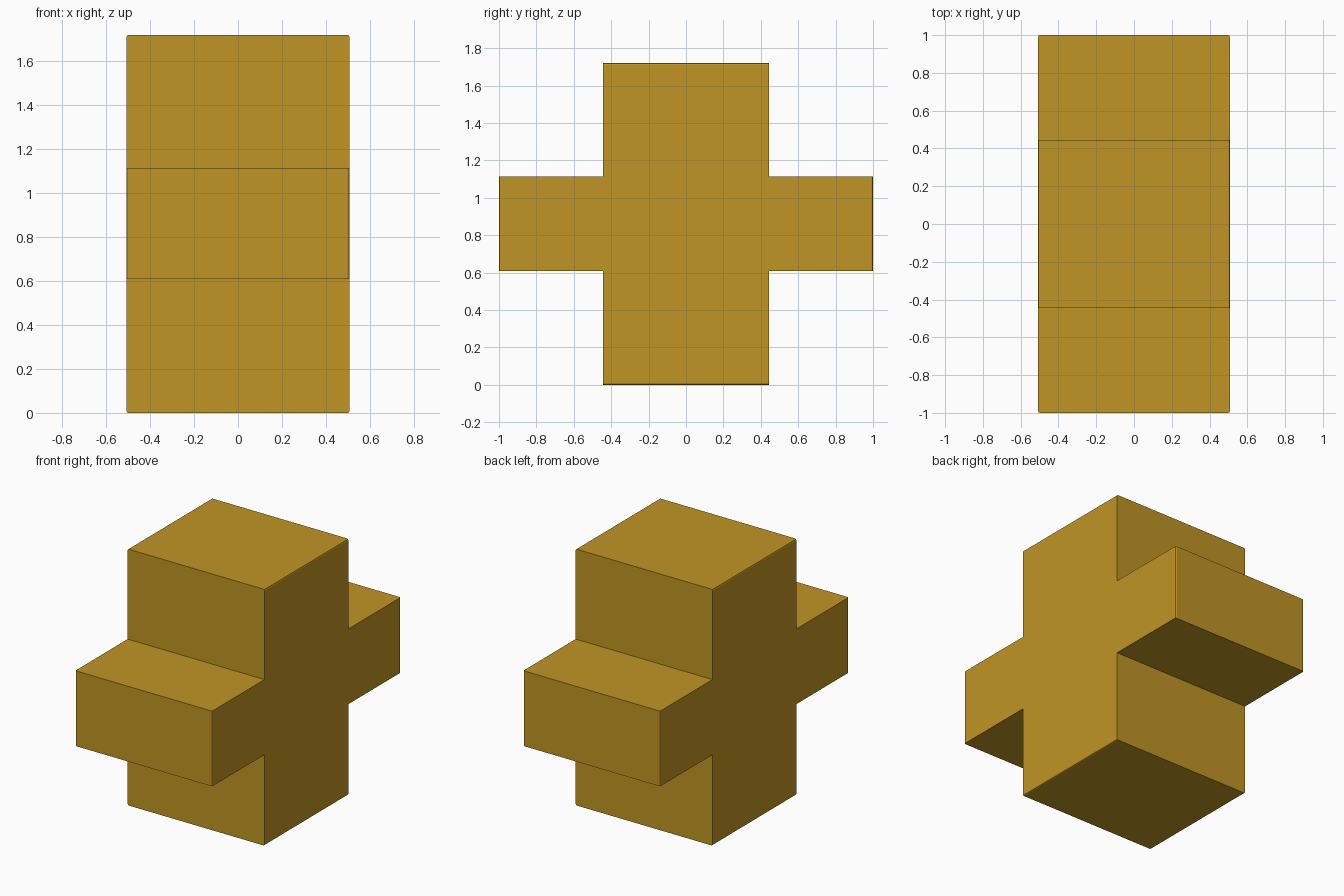
import bpy, bmesh

if "Cube" in bpy.data.objects:
    bpy.data.objects.remove(bpy.data.objects["Cube"])

HALF_W = 0.508            # half depth of the extrusion along x
ARM, POST = 1.0, 0.445    # half widths along y
Z0, Z1, Z2, Z3 = 0.0, 0.61, 1.115, 1.72

# Cross outline: right half, then mirrored to the left
half = [(POST, Z0), (POST, Z1), (ARM, Z1), (ARM, Z2), (POST, Z2), (POST, Z3)]
outline = half + [(-y, z) for y, z in reversed(half)]

# Extrude the outline along x
bm = bmesh.new()
cap = bm.faces.new([bm.verts.new((-HALF_W, y, z)) for y, z in outline])
ext = bmesh.ops.extrude_face_region(bm, geom=[cap])
moved = [g for g in ext["geom"] if isinstance(g, bmesh.types.BMVert)]
bmesh.ops.translate(bm, verts=moved, vec=(2 * HALF_W, 0, 0))
bmesh.ops.recalc_face_normals(bm, faces=bm.faces)


# Small bevel where the four arm ends meet the flat cross-shaped faces
def is_tip_edge(e):
    a, b = (v.co for v in e.verts)
    if abs(a.x - b.x) > 1e-4:
        return False
    return any(all(abs(p[i] - lim) < 1e-4 for p in (a, b))
               for i, lim in ((1, ARM), (1, -ARM), (2, Z0), (2, Z3)))


bmesh.ops.bevel(bm, geom=[e for e in bm.edges if is_tip_edge(e)], offset=0.009,
                offset_type='OFFSET', segments=2, profile=0.5, affect='EDGES')
bmesh.ops.recalc_face_normals(bm, faces=bm.faces)

mesh = bpy.data.meshes.new("cross_block")
bm.to_mesh(mesh)
bm.free()
block = bpy.data.objects.new("cross_block", mesh)
bpy.context.collection.objects.link(block)

# Golden colour
gold = bpy.data.materials.new("gold")
gold.diffuse_color = (0.53, 0.30, 0.018, 1.0)
gold.use_nodes = True
gold.node_tree.nodes["Principled BSDF"].inputs["Base Color"].default_value = gold.diffuse_color
mesh.materials.append(gold)
